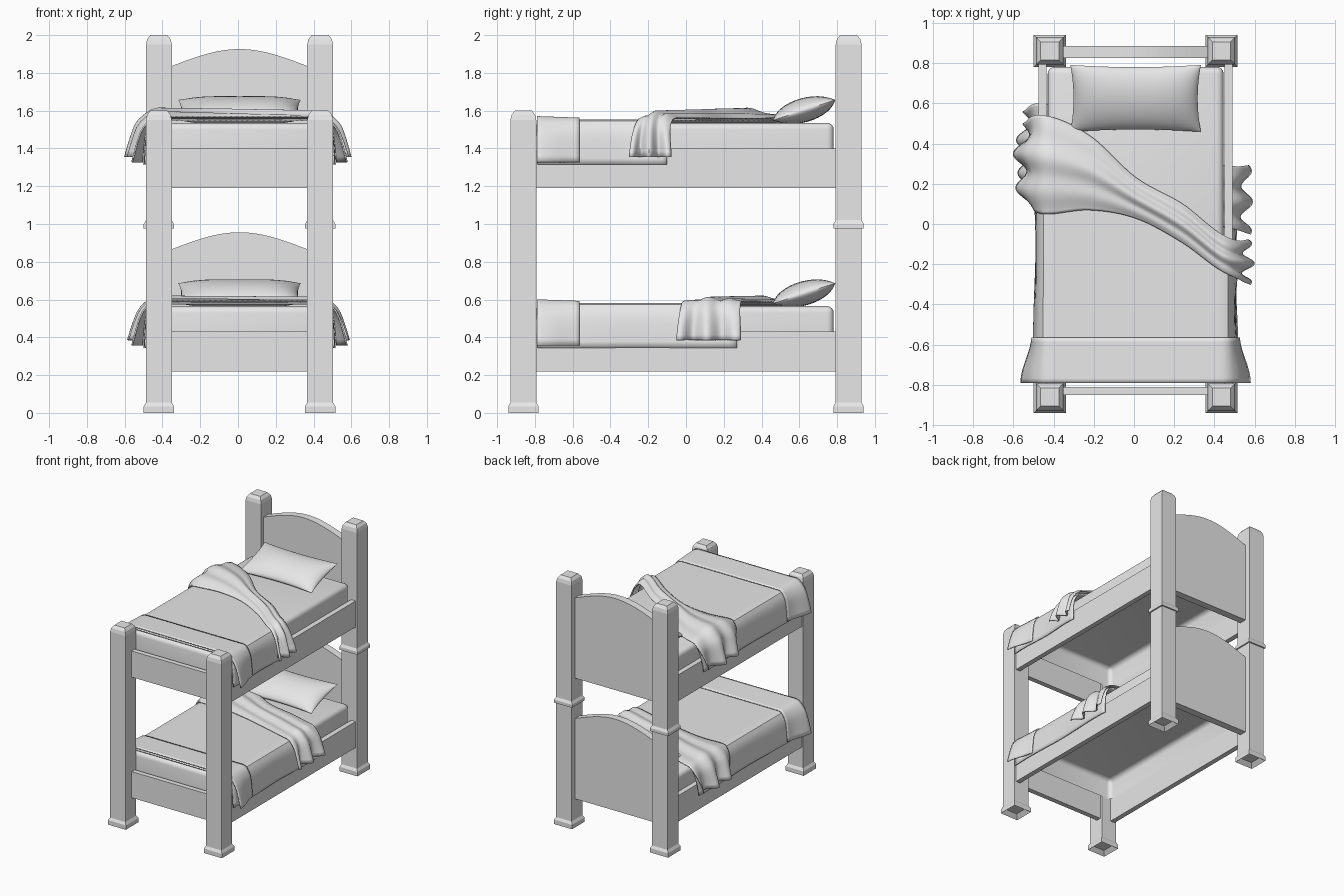
import bpy
import bmesh
from math import sin, cos, pi, radians

if "Cube" in bpy.data.objects:
    bpy.data.objects.remove(bpy.data.objects["Cube"])

GREY = bpy.data.materials.new("plain_grey")
GREY.use_nodes = True
GREY.diffuse_color = (0.8, 0.8, 0.8, 1)
GREY.node_tree.nodes["Principled BSDF"].inputs["Base Color"].default_value = (0.8, 0.8, 0.8, 1)

CX = 0.008          # frame centre line
LEVEL = 0.97        # height between bunks
BED = 0.565         # mattress top of the lower bunk
POST_X, POST_Y = 0.427, 0.861


def finish(name, bm, smooth=False, thickness=0):
    bmesh.ops.recalc_face_normals(bm, faces=bm.faces)
    me = bpy.data.meshes.new(name)
    bm.to_mesh(me)
    bm.free()
    ob = bpy.data.objects.new(name, me)
    bpy.context.collection.objects.link(ob)
    me.materials.append(GREY)
    if thickness:
        mod = ob.modifiers.new("thickness", "SOLIDIFY")
        mod.thickness = thickness
        mod.offset = 0
    if smooth:
        bpy.ops.object.select_all(action="DESELECT")
        ob.select_set(True)
        bpy.context.view_layer.objects.active = ob
        bpy.ops.object.shade_smooth_by_angle(angle=radians(40))
    return ob


def box(name, x0, x1, y0, y1, z0, z1):
    bm = bmesh.new()
    bmesh.ops.create_cube(bm, size=1)
    for v in bm.verts:
        v.co.x = x1 if v.co.x > 0 else x0
        v.co.y = y1 if v.co.y > 0 else y0
        v.co.z = z1 if v.co.z > 0 else z0
    return finish(name, bm)


def interp(values, t):
    # smooth curve through evenly spaced values, t in 0..1
    n = len(values) - 1
    i = min(int(t * n), n - 1)
    f = t * n - i
    p = [values[max(0, min(n, i + k))] for k in (-1, 0, 1, 2)]
    a, b = (p[2] - p[0]) / 2, (p[3] - p[1]) / 2
    d = p[2] - p[1]
    return p[1] + f * (a + f * (3 * d - 2 * a - b + f * (a + b - 2 * d)))


def grid(bm, nu, nv, point):
    rows = [[bm.verts.new(point(i / nu, j / nv)) for j in range(nv + 1)] for i in range(nu + 1)]
    for r, s in zip(rows, rows[1:]):
        for j in range(nv):
            bm.faces.new((r[j], s[j], s[j + 1], r[j + 1]))


# Square posts with flared feet, collars and chamfered caps
def post(name, x, y, top, collar):
    w = 0.0685
    prof = [(0.05, 0.03), (0.08, 0), (0.08, 0.035), (w, 0.055)]
    if collar:
        prof += [(w, 0.976), (0.08, 0.976), (0.08, 1.0), (w, 1.02)]
    prof += [(w, top - 0.05), (0.062, top - 0.022), (0.045, top)]
    bm = bmesh.new()
    rings = [[bm.verts.new((x + sx * r, y + sy * r, z))
              for sx, sy in ((-1, -1), (1, -1), (1, 1), (-1, 1))] for r, z in prof]
    for a, b in zip(rings, rings[1:]):
        for k in range(4):
            bm.faces.new((a[k], a[(k + 1) % 4], b[(k + 1) % 4], b[k]))
    bm.faces.new(rings[0])
    bm.faces.new(rings[-1])
    finish(name, bm)


for side, s in (("left", 1), ("right", -1)):
    post("front_post_" + side, CX + s * POST_X, -POST_Y, 1.6, False)
    post("back_post_" + side, CX + s * POST_X, POST_Y, 2.0, True)


# Arched headboard panel
def headboard(name, z0):
    bm = bmesh.new()
    w, n = 0.37, 20
    outline = [(-w, 0.22), (w, 0.22), (w, 0.862)]
    for i in range(n + 1):
        x = 0.275 * (1 - 2 * i / n)
        outline.append((x, 0.966 - 0.9 * x * x + 0.01 * (x / 0.275) ** 4 - 0.01))
    outline.append((-w, 0.862))
    front = bm.faces.new([bm.verts.new((CX + x, 0.825, z0 + z)) for x, z in outline])
    ext = bmesh.ops.extrude_face_region(bm, geom=[front])
    for v in ext["geom"]:
        if isinstance(v, bmesh.types.BMVert):
            v.co.y = 0.885
    finish(name, bm)


# Open-bottomed rounded mattress
def mattress(name, z0):
    bm = bmesh.new()
    bmesh.ops.create_cube(bm, size=1)
    for v in bm.verts:
        v.co = (CX + v.co.x * 0.875, v.co.y * 1.57 - 0.003, z0 + (BED if v.co.z > 0 else 0.4))
    bm.normal_update()
    bmesh.ops.delete(bm, geom=[f for f in bm.faces if f.normal.z < -0.5], context="FACES")
    bmesh.ops.bevel(bm, geom=[e for e in bm.edges if len(e.link_faces) == 2],
                    offset=0.035, segments=4, profile=0.5, affect="EDGES")
    finish(name, bm, True)


# Plump pillow with pinched corners, leaning on the headboard
def pillow(name, z0):
    bm = bmesh.new()
    tilt = 0.27
    for sgn in (1, -1):
        def point(i, j):
            u, v = -cos(pi * i), -cos(pi * j)
            x = 0.325 * u * (1 - 0.05 * (1 - v * v))
            y = 0.175 * v * (1 - 0.08 * (1 - u * u))
            h = sgn * 0.064 * ((1 - u ** 4) * (1 - v ** 2)) ** 0.6
            h += 0.008 * u * u * v
            return (0.008 + x, 0.625 + y * cos(tilt) - h * sin(tilt),
                    z0 + BED + 0.068 + y * sin(tilt) + h * cos(tilt))
        grid(bm, 24, 16, point)
    bmesh.ops.remove_doubles(bm, verts=bm.verts, dist=0.0005)
    finish(name, bm, True)


# Cloth laid across the bed and hanging over both sides
def drape(name, z0, lo, hi, lift, flare, drop, nv):
    def point(i, v):
        t = 2 * i - 1
        a, s = abs(t), (1 if t > 0 else -1)
        k = max(0, (a - 0.65) / 0.35)
        up = lift(t, v)
        x = 0.45 * min(1, a / 0.65)
        if k:
            x += 0.03 * (1 - (1 - k) ** 4) + flare(s, v) * k + 0.6 * up * min(1, 3 * k)
        y0, y1 = interp(lo, i), interp(hi, i)
        return (CX + s * x, y0 + (y1 - y0) * v, z0 + BED + up * (1 - k) - drop * k ** 1.2)
    bm = bmesh.new()
    grid(bm, 48, nv, point)
    finish(name, bm, True, 0.008)


# Edge curves of the turned-back cover, from the right side to the left
TURN_BACK = {
    "upper": ([0.1, 0.05, 0.07, 0.03, -0.09, -0.25, -0.3],
              [0.5, 0.54, 0.44, 0.23, 0.1, -0.07, -0.08], 0.05),
    "lower": ([0.18, 0.14, 0.14, 0.1, 0.04, -0.02, -0.05],
              [0.56, 0.6, 0.52, 0.4, 0.35, 0.29, 0.29], 0.022),
}

for bunk, z0 in (("lower", 0), ("upper", LEVEL)):
    # Frame panels and rails
    headboard(bunk + "_headboard", z0)
    box(bunk + "_footboard", CX - 0.37, CX + 0.37, -0.85, -0.81, z0 + 0.22, z0 + 0.43)
    for side, s in (("left", 1), ("right", -1)):
        xs = sorted((CX + s * 0.443, CX + s * 0.483))
        box(bunk + "_rail_" + side, *xs, -0.8, 0.8, z0 + 0.22, z0 + 0.43)

    # Bedding
    mattress(bunk + "_mattress", z0)
    pillow(bunk + "_pillow", z0)
    lo, hi, puff = TURN_BACK[bunk]
    drape(bunk + "_blanket", z0, [-0.785] * 7, [y - 0.02 for y in hi],
          lambda t, v: 0.013, lambda s, v: 0.012 + 0.006 * sin(9 * v), 0.22, 24)
    drape(bunk + "_foot_band", z0, [-0.79] * 7, [-0.565] * 7,
          lambda t, v: 0.032 - 0.008 * v, lambda s, v: 0.02 + 0.05 * cos(1.5 * v) ** 2, 0.208, 10)
    drape(bunk + "_turned_back_cover", z0, lo, hi,
          lambda t, v: 0.024 + puff * sin(pi * v) * (0.75 - 0.25 * t)
          + 0.009 * sin(5 * pi * v + 2 * t) * sin(pi * v),
          lambda s, v: 0.05 + 0.03 * sin(4.5 * pi * v + s), 0.18, 32)
